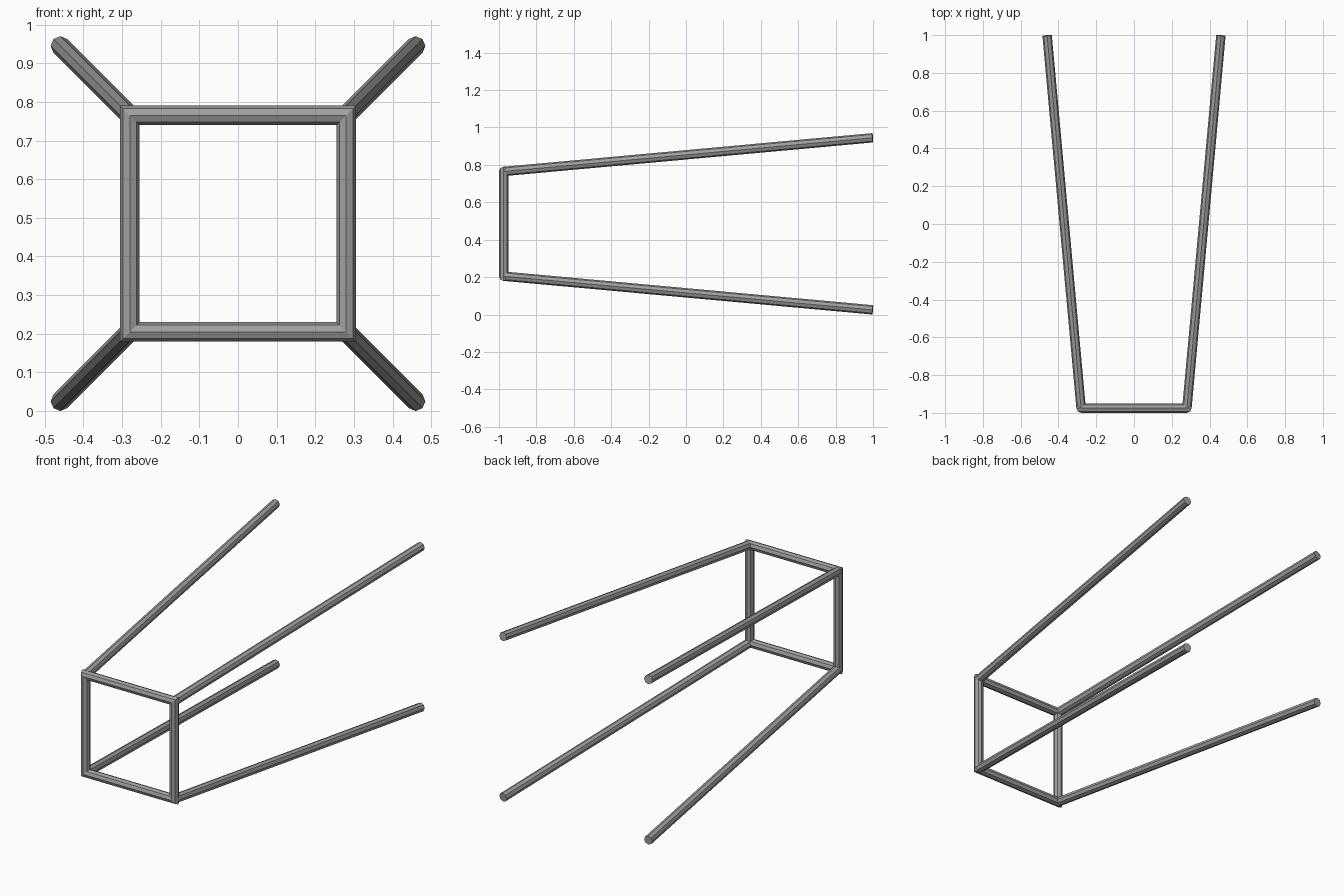
import bpy
import bmesh
from math import sin, cos, pi
from mathutils import Vector, Matrix

cube = bpy.data.objects.get("Cube")
if cube:
    bpy.data.objects.remove(cube, do_unlink=True)

RADIUS = 0.025      # bar radius
SIDES = 8           # octagonal bars
HALF = 0.28         # half width of the square frame
SPREAD = 0.46       # half width across the leg tips
MID_Z = 0.485
FRONT_Y, BACK_Y = -0.975, 0.998
CORNERS = {"lower_left": (1, -1), "upper_left": (1, 1),
           "upper_right": (-1, 1), "lower_right": (-1, -1)}

grey = bpy.data.materials.new("grey_metal")
grey.use_nodes = True
colour = (0.35, 0.35, 0.35, 1)
grey.diffuse_color = colour
grey.node_tree.nodes["Principled BSDF"].inputs["Base Color"].default_value = colour


def finish(name, bm):
    bmesh.ops.recalc_face_normals(bm, faces=bm.faces)
    mesh = bpy.data.meshes.new(name)
    bm.to_mesh(mesh)
    bm.free()
    mesh.materials.append(grey)
    obj = bpy.data.objects.new(name, mesh)
    bpy.context.collection.objects.link(obj)


# Square frame with mitred corners
bm = bmesh.new()
rings = []
for sx, sz in CORNERS.values():
    ring = []
    for i in range(SIDES):
        a = 2 * pi * i / SIDES
        out = HALF + RADIUS * cos(a)
        ring.append(bm.verts.new((sx * out, FRONT_Y + RADIUS * sin(a), MID_Z + sz * out)))
    rings.append(ring)
for r, ring in enumerate(rings):
    after = rings[(r + 1) % len(rings)]
    for i in range(SIDES):
        j = (i + 1) % SIDES
        bm.faces.new((ring[i], ring[j], after[j], after[i]))
finish("square_frame", bm)

# Splayed legs running back from the frame corners
for corner, (sx, sz) in CORNERS.items():
    start = Vector((sx * HALF, FRONT_Y, MID_Z + sz * HALF))
    end = Vector((sx * SPREAD, BACK_Y, MID_Z + sz * SPREAD))
    axis = end - start
    turn = Vector((0, 1, 0)).rotation_difference(axis).to_matrix().to_4x4()
    place = Matrix.Translation((start + end) / 2) @ turn @ Matrix.Rotation(-pi / 2, 4, "X")
    bm = bmesh.new()
    bmesh.ops.create_cone(bm, cap_ends=True, segments=SIDES, radius1=RADIUS,
                          radius2=RADIUS, depth=axis.length, matrix=place)
    finish(corner + "_leg", bm)
